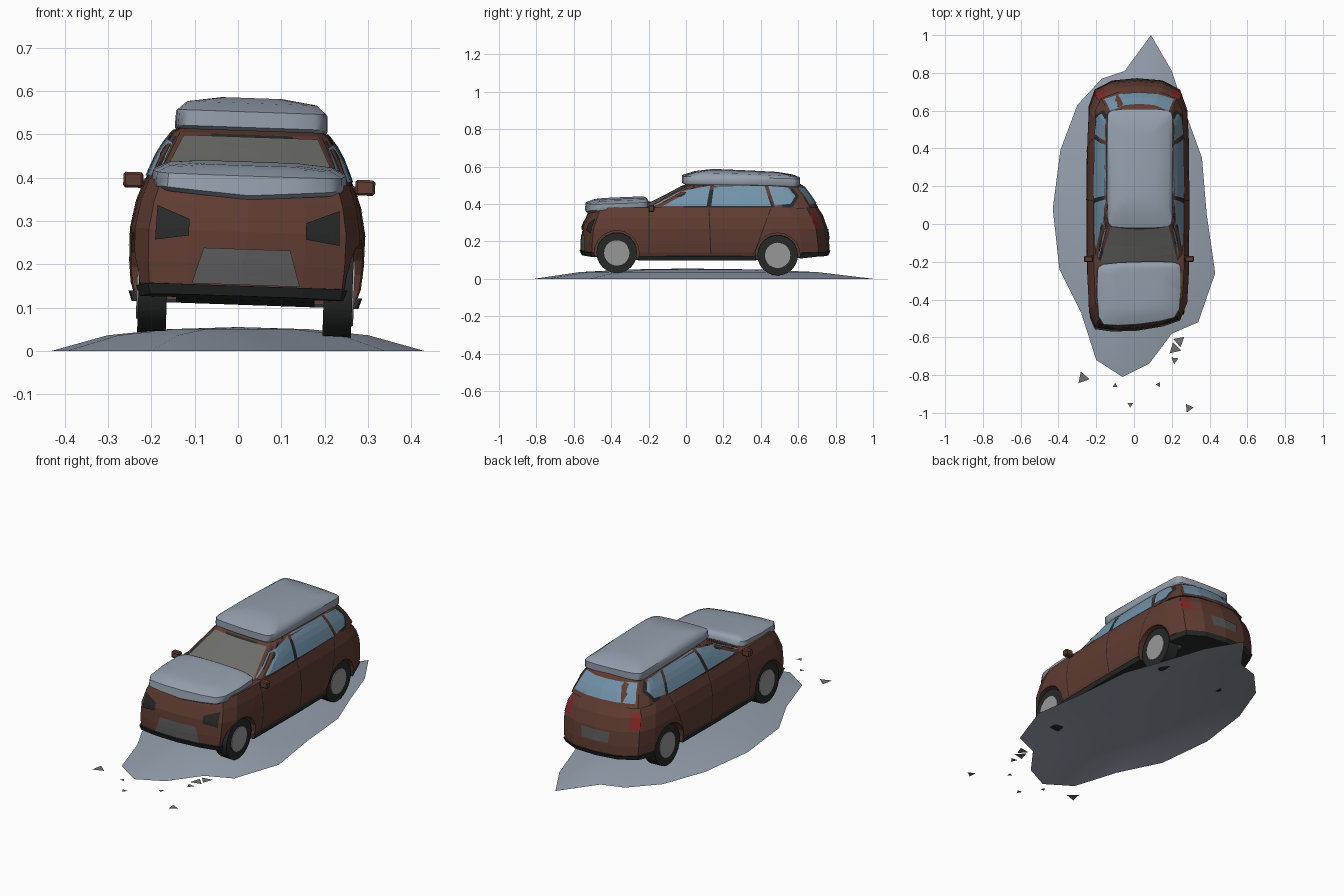
import bpy, bmesh, math
from mathutils import Matrix, Vector
from mathutils.bvhtree import BVHTree

if "Cube" in bpy.data.objects:
    bpy.data.objects.remove(bpy.data.objects["Cube"])

# whole car leans slightly to its right
CAR = Matrix.Translation((0.0125, 0, 0)) @ Matrix.Rotation(math.radians(2), 4, 'Y')


def material(name, r, g, b):
    m = bpy.data.materials.new(name)
    m.diffuse_color = (r, g, b, 1)
    m.use_nodes = True
    m.node_tree.nodes["Principled BSDF"].inputs["Base Color"].default_value = m.diffuse_color
    return m


PAINT = material("brown_paint", 0.115, 0.045, 0.032)
BLACK = material("black_trim", 0.02, 0.022, 0.022)
SNOW = material("snow", 0.30, 0.35, 0.42)
GLASS = material("side_glass", 0.17, 0.29, 0.40)
SHIELD = material("windscreen_glass", 0.15, 0.15, 0.14)
GREY = material("grey_panel", 0.10, 0.10, 0.105)
RIM = material("rim_grey", 0.32, 0.32, 0.32)
RED = material("tail_red", 0.22, 0.02, 0.02)
STONE = material("shard_grey", 0.16, 0.16, 0.17)


def finish(bm, name, mat, matrix=CAR, smooth=None):
    me = bpy.data.meshes.new(name)
    bm.to_mesh(me)
    bm.free()
    ob = bpy.data.objects.new(name, me)
    bpy.context.collection.objects.link(ob)
    ob.matrix_world = matrix
    if mat:
        me.materials.append(mat)
    if smooth:
        bpy.ops.object.select_all(action='DESELECT')
        bpy.context.view_layer.objects.active = ob
        ob.select_set(True)
        bpy.ops.object.shade_smooth_by_angle(angle=math.radians(smooth))
    return ob


def outline(yf, yr, w, rf, rr):
    half = [(0, yf), (.5*w, yf+.08*rf), (.85*w, yf+.28*rf), (.97*w, yf+rf),
            (w, yf+2.4*rf), (1.015*w, (yf+yr)/2), (w, yr-2*rr), (.97*w, yr-rr),
            (.85*w, yr-.4*rr), (.5*w, yr-.08*rr), (0, yr)]
    return half + [(-x, y) for x, y in half[-2:0:-1]]


def loft(name, levels, rf, rr, mat, zfun=lambda x, y, z, i: z, smooth=None):
    """Stack of plan outlines: each level is (z, front y, rear y, half width)."""
    bm = bmesh.new()
    rings = []
    for i, (z, yf, yr, w) in enumerate(levels):
        ring = []
        for x, y in outline(yf, yr, w, rf, rr):
            skew = .1 * x * min(1, max(0, (-y-.1)/.4))
            ring.append(bm.verts.new((x, y+skew, zfun(x, y, z, i))))
        rings.append(ring)
    n = len(rings[0])
    for a, b in zip(rings, rings[1:]):
        for k in range(n):
            bm.faces.new((a[k], a[(k+1) % n], b[(k+1) % n], b[k]))
    for ring in (rings[0], rings[-1]):      # caps as strips across the width
        for k in range(n//2):
            quad = [ring[k], ring[k+1], ring[(n-k-1) % n], ring[(n-k) % n]]
            bm.faces.new(list(dict.fromkeys(quad)))
    bmesh.ops.recalc_face_normals(bm, faces=bm.faces)
    tree = BVHTree.FromBMesh(bm)
    return finish(bm, name, mat, smooth=smooth), tree


def decal(name, polys, axis, tree, mat, off=.004, mirror=True):
    """Flat polygons projected on a surface along x (side), -y (front) or +y (rear)."""
    bm = bmesh.new()
    for poly in polys:
        for s in ((1, -1) if mirror else (1,)):
            b = bmesh.new()
            b.faces.new([b.verts.new((p, 0, z)) for p, z in poly])
            bmesh.ops.triangulate(b, faces=b.faces)
            bmesh.ops.subdivide_edges(b, edges=b.edges, cuts=3, use_grid_fill=True)
            for v in b.verts:
                p, z = v.co.x, v.co.z
                if axis == 'side':
                    o, d = Vector((s, p, z)), Vector((-s, 0, 0))
                else:
                    e = -1.5 if axis == 'front' else 1.5
                    o, d = Vector((s*p, e, z)), Vector((0, -e/1.5, 0))
                hit = tree.ray_cast(o, d)[0] or tree.find_nearest(o + d)[0]
                v.co = hit - d*off
            me = bpy.data.meshes.new("tmp")
            b.to_mesh(me)
            b.free()
            bm.from_mesh(me)
            bpy.data.meshes.remove(me)
    bmesh.ops.recalc_face_normals(bm, faces=bm.faces)
    return finish(bm, name, mat)


def cylinders(name, specs, mat, seg, smooth=None):
    """specs: (x centre, y, z, radius, width), mirrored, axle along x."""
    bm = bmesh.new()
    for x, y, z, r, w in specs:
        for s in (1, -1):
            m = Matrix.Translation((s*x, y, z)) @ Matrix.Rotation(math.pi/2, 4, 'Y')
            bmesh.ops.create_cone(bm, cap_ends=True, segments=seg, radius1=r,
                                  radius2=r, depth=w, matrix=m)
    return finish(bm, name, mat, smooth=smooth)


# body shell, lower trim band and cabin
def lift(x, y, z, i):
    return z + (.02*min(1, max(0, (abs(y-.08)-.42)/.2)) if z < .14 else 0)


body, body_tree = loft("body", [
    (.114, -.54, .74, .25), (.15, -.555, .768, .262), (.2, -.555, .765, .267),
    (.275, -.548, .755, .268), (.34, -.525, .732, .256), (.39, -.505, .70, .238)],
    .11, .15, PAINT, lift)
trim, _ = loft("lower_trim", [(.106, -.555, .762, .258), (.13, -.565, .772, .266)],
               .11, .15, BLACK, lift)
cabin, cabin_tree = loft("cabin", [
    (.385, -.225, .705, .237), (.445, -.11, .668, .213),
    (.5, -.01, .625, .182), (.518, .06, .59, .15)], .05, .10, PAINT)

# wheel arches cut out of the shell
AXLES = [(-.37, .147), (.49, .134)]
cutter = cylinders("arch_cutter", [(.27, y, z, .12, .22) for y, z in AXLES], None, 20)
for ob in (body, trim):
    mod = ob.modifiers.new("arches", 'BOOLEAN')
    mod.operation, mod.solver, mod.object = 'DIFFERENCE', 'EXACT', cutter
    bpy.context.view_layer.objects.active = ob
    bpy.ops.object.modifier_apply(modifier=mod.name)
bpy.data.objects.remove(cutter)

# wheels
cylinders("tyres", [(.214, y, z, .108, .066) for y, z in AXLES], BLACK, 24, 40)
cylinders("rims", [(.218, y, z, .068, .066) for y, z in AXLES], RIM, 20)

# windows with dark surrounds
sides = [[(-.18, .397), (-.03, .475), (.13, .505), (.11, .397)],
         [(.135, .397), (.15, .507), (.42, .503), (.455, .397)],
         [(.475, .40), (.44, .503), (.545, .495), (.585, .45), (.56, .41)]]
decal("side_window_frames", [[(-.2, .39), (-.04, .482), (.13, .511), (.42, .511),
      (.56, .503), (.605, .45), (.57, .39)]], 'side', cabin_tree, BLACK, .002)
decal("side_windows", sides, 'side', cabin_tree, GLASS, .005)
decal("windscreen_frame", [[(-.215, .39), (.215, .39), (.165, .499), (-.165, .499)]],
      'front', cabin_tree, BLACK, .003, False)
decal("windscreen", [[(-.205, .39), (.205, .39), (.155, .494), (-.155, .494)]],
      'front', cabin_tree, SHIELD, .008, False)
decal("rear_window", [[(-.185, .405), (.185, .405), (.155, .492), (-.155, .492)]],
      'rear', cabin_tree, GLASS, .005, False)

# lights, grille, rear panel, door seams
decal("headlights", [[(.135, .30), (.21, .33), (.213, .25), (.135, .262)]],
      'front', body_tree, BLACK, .006)
decal("grille", [[(-.1, .235), (.1, .235), (.125, .152), (-.125, .152)]],
      'front', body_tree, GREY, .005, False)
decal("tail_lights", [[(.66, .36), (.685, .36), (.72, .285), (.685, .285)]],
      'side', body_tree, RED, .004)
decal("rear_panel", [[(-.085, .265), (.085, .265), (.08, .21), (-.08, .21)]],
      'rear', body_tree, GREY, .005, False)
decal("door_seams", [[(y, .385), (y+.006, .385), (y+.006+k, .14), (y+k, .14)]
      for y, k in ((-.2, 0), (.12, .01), (.45, -.09))], 'side', body_tree, BLACK, .002)

# mirrors
bm = bmesh.new()
for s in (1, -1):
    for c, d in (((.268, -.185, .386), (.046, .032, .036)), ((.238, -.175, .382), (.04, .014, .012))):
        bmesh.ops.create_cube(bm, size=1, matrix=Matrix.Translation((s*c[0], c[1], c[2]))
                              @ Matrix.Diagonal((*d, 1)))
bmesh.ops.bevel(bm, geom=bm.edges[:], offset=.005, segments=1, affect='EDGES')
finish(bm, "mirrors", PAINT)

# snow on the bonnet and roof
loft("bonnet_snow", [(.365, -.52, -.215, .215), (.375, -.535, -.2, .222),
     (.405, -.53, -.2, .22), (.42, -.49, -.21, .19), (.426, -.45, -.22, .12)], .06, .02, SNOW,
     lambda x, y, z, i: z + .04*(y+.5) + (.07*abs(x)-.015 if i < 2 and y < -.4 else 0), 50)
loft("roof_snow", [(.508, -.01, .6, .168), (.516, -.022, .61, .174), (.552, -.022, .61, .172),
     (.572, .04, .58, .15), (.584, .12, .5, .07)], .025, .02, SNOW,
     lambda x, y, z, i: z - (.012 if i < 3 else .02)*max(0, y-.2)/.4, 50)

# snow mound on the ground
edge = [(.09, 1), (.2, .81), (.28, .57), (.36, .35), (.385, .05), (.43, -.26), (.34, -.52),
        (.2, -.58), (.08, -.74), (-.06, -.81), (-.2, -.72), (-.28, -.47), (-.395, -.24),
        (-.43, .08), (-.39, .39), (-.3, .63), (-.17, .77), (-.05, .81)]
bm = bmesh.new()
rings = [[bm.verts.new((x*k, y*k, z)) for x, y in edge]
         for k, z in ((1, 0), (.7, .036), (.38, .05))]
n = len(edge)
for a, b in zip(rings, rings[1:]):
    for k in range(n):
        bm.faces.new((a[k], b[k], b[(k+1) % n], a[(k+1) % n]))
top = bm.verts.new((0, 0, .055))
for k in range(n):
    bm.faces.new((rings[2][k], top, rings[2][(k+1) % n]))
bmesh.ops.recalc_face_normals(bm, faces=bm.faces)
finish(bm, "snow_mound", SNOW, Matrix(), 30)

# loose shards lying in front
bm = bmesh.new()
for x, y, r, a in ((-.27, -.815, .036, 1.9), (-.1, -.855, .014, 1.6), (-.02, -.955, .017, 4.7),
                   (.13, -.85, .015, 1.0), (.29, -.974, .026, 2.2), (.215, -.72, .022, 4.6),
                   (.24, -.62, .034, .7), (.215, -.66, .036, 3.9)):
    tri = [bm.verts.new((x+r*math.cos(a+t*2.094), y+r*math.sin(a+t*2.094), .003))
           for t in range(3)]
    bm.faces.new(tri)
finish(bm, "shards", STONE, Matrix())
